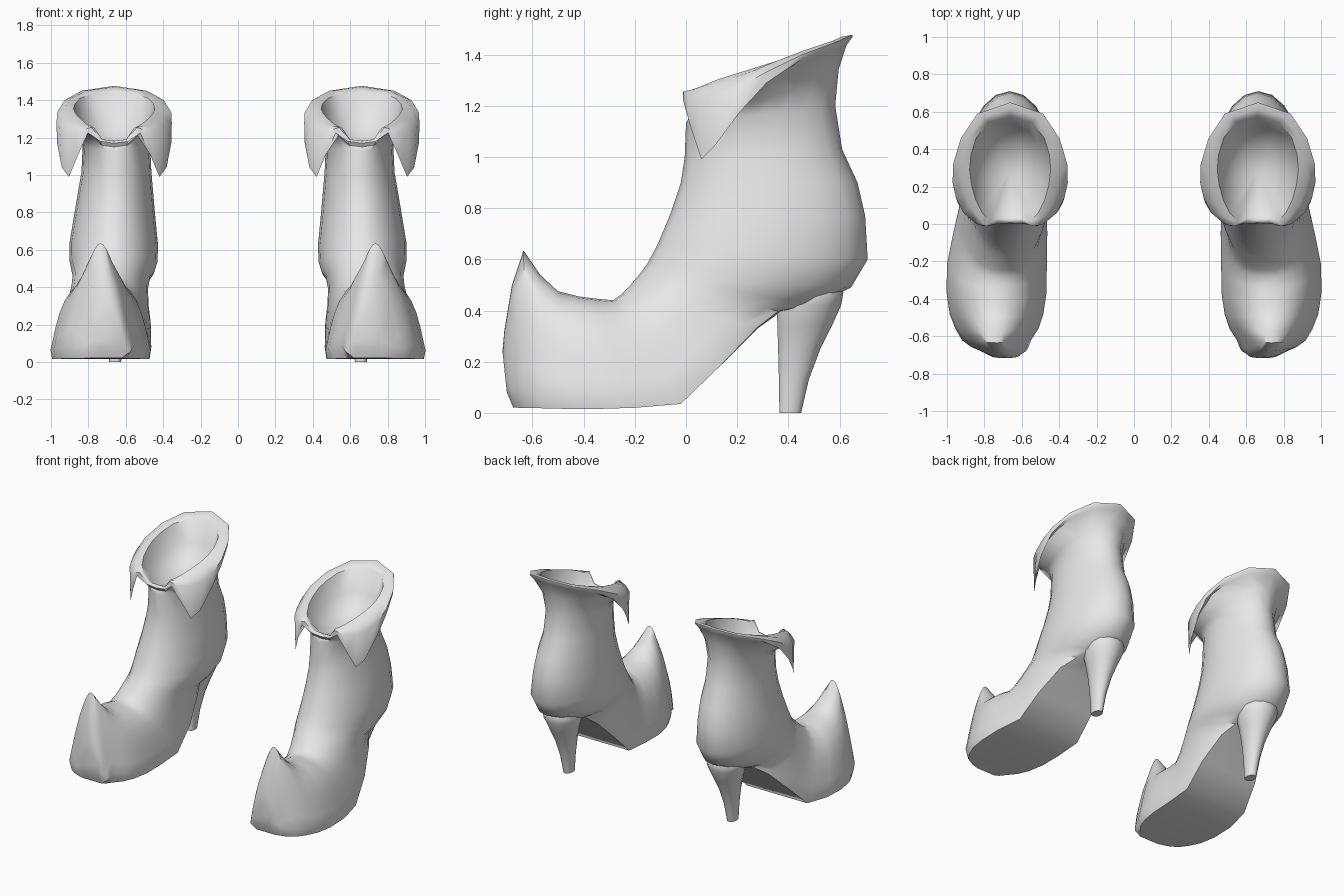
import bpy, bmesh, math
from mathutils import Vector

if "Cube" in bpy.data.objects:
    bpy.data.objects.remove(bpy.data.objects["Cube"])

leather = bpy.data.materials.new("grey_leather")
leather.diffuse_color = (0.8, 0.8, 0.8, 1)
leather.use_nodes = True
leather.node_tree.nodes["Principled BSDF"].inputs["Base Color"].default_value = leather.diffuse_color

N = 20          # points around each boot section
H = N // 2

# Half cross-sections (width, height): round for the leg, flat-bottomed for the foot
ROUND = [(math.sin(math.pi * i / H), math.cos(math.pi * i / H)) for i in range(H + 1)]
FLAT = [(0, 1), (.3, .97), (.57, .86), (.78, .68), (.92, .42), (.98, .12),
        (1, -.2), (1, -.5), (1, -.78), (.97, -1), (0, -1)]


def mirror_ring(half, cx):
    """Full ring from half points (dx, y, z), reflected about the boot's own centre."""
    full = list(half) + [(-x, y, z) for x, y, z in reversed(half[1:-1])]
    return [Vector((cx + x, y, z)) for x, y, z in full]


def section(ty, tz, by, bz, cx, w, q, taper, pinch=1):
    """Section between a front/top point and a back/bottom point; pinch narrows the sole edge."""
    half = []
    for i, ((rx, ru), (fx, fu)) in enumerate(zip(ROUND, FLAT)):
        x, u = rx + (fx - rx) * q, ru + (fu - ru) * q
        if i == H - 1:
            x *= pinch
        k = (u + 1) / 2
        half.append((x * w * (1 - taper * k), by + (ty - by) * k, bz + (tz - bz) * k))
    return mirror_ring(half, cx)


def loft(name, rings, angle):
    """Closed skin through the rings, capped at both ends, mirrored to make the pair."""
    bm = bmesh.new()
    vs = [[bm.verts.new(p) for p in ring] for ring in rings]
    n = len(rings[0])
    for a, b in zip(vs, vs[1:]):
        for i in range(n):
            j = (i + 1) % n
            bm.faces.new((a[i], a[j], b[j], b[i]))
    bm.faces.new(vs[0])
    bm.faces.new(vs[-1])
    bmesh.ops.recalc_face_normals(bm, faces=bm.faces)
    me = bpy.data.meshes.new(name)
    bm.to_mesh(me)
    bm.free()
    me.materials.append(leather)
    ob = bpy.data.objects.new(name, me)
    bpy.context.collection.objects.link(ob)
    bpy.ops.object.select_all(action='DESELECT')
    ob.select_set(True)
    bpy.context.view_layer.objects.active = ob
    bpy.ops.object.shade_smooth_by_angle(angle=math.radians(angle))
    mod = ob.modifiers.new("pair", 'MIRROR')
    mod.use_mirror_merge = False
    return ob


# Leg and heel cup: front y, z, back y, z, centre x, half width, flatness, taper
LEG = [
    (.00, 1.13, .583, 1.20, -.65, .180, 0, 0),
    (-.005, 1.0, .61, 1.03, -.65, .187, 0, 0),
    (-.02, .90, .67, .90, -.655, .202, 0, 0),
    (-.06, .78, .70, .77, -.66, .218, 0, 0),
    (-.11, .66, .71, .60, -.665, .237, 0, 0),
    (-.15, .585, .645, .49, -.665, .235, 0, 0),
    (-.175, .55, .50, .42, -.668, .228, .1, .05),
    (-.20, .52, .37, .395, -.677, .220, .3, .1),
]
# Foot, sole and curled toe (last value pinches the sole edge)
FOOT = [
    (-.225, .49, .28, .33, -.688, .222, .7, .15),
    (-.25, .465, .13, .18, -.70, .240, 1, .25, .97),
    (-.285, .44, -.02, .035, -.715, .260, 1, .3, .97),
    (-.34, .445, -.20, .02, -.733, .277, 1, .33, .97),
    (-.42, .455, -.36, .015, -.735, .278, 1, .35, .96),
    (-.50, .475, -.48, .016, -.735, .262, 1, .4, .94),
    (-.57, .54, -.56, .018, -.733, .235, 1, .52, .9),
    (-.635, .635, -.62, .02, -.735, .200, 1, .72, .84),
    (-.68, .50, -.655, .02, -.717, .165, 1, .65, .74),
    (-.71, .32, -.675, .021, -.697, .128, 1, .5, .6),
    (-.717, .24, -.70, .08, -.69, .085, .8, .3, .85),
]
# Cuff, from front centre round to the back: crest of the opening, outer shoulder, hem
CREST = [(0, .035, 1.18), (.06, .03, 1.185), (.105, .015, 1.25), (.15, .06, 1.275),
         (.185, .13, 1.305), (.207, .21, 1.33), (.217, .29, 1.355), (.21, .37, 1.38),
         (.182, .46, 1.41), (.115, .545, 1.435), (0, .575, 1.445)]
SHOULDER = [(0, .01, 1.18), (.068, .008, 1.19), (.122, -.012, 1.255), (.18, .0, 1.235),
            (.25, .06, 1.235), (.29, .14, 1.245), (.308, .22, 1.28), (.305, .32, 1.335),
            (.265, .455, 1.40), (.175, .59, 1.45), (0, .65, 1.477)]
HEM = [(0, .005, 1.17), (.075, .0, 1.18), (.14, -.012, 1.225), (.192, .02, 1.11),
       (.242, .06, .99), (.28, .11, 1.04), (.306, .21, 1.175), (.306, .315, 1.29),
       (.266, .45, 1.38), (.177, .588, 1.44), (0, .65, 1.468)]

CUFF_X = -.662
legs = [section(*s) for s in LEG]
crest, shoulder, hem = (mirror_ring(r, CUFF_X) for r in (CREST, SHOULDER, HEM))

# bowl closing the inside of the opening
bowl = []
for scale, rise in ((.15, .05), (.5, .18), (.82, .5)):
    bowl.append([Vector((CUFF_X + (p.x - CUFF_X) * scale, .29 + (p.y - .29) * scale,
                         1.13 + (p.z - 1.13) * rise)) for p in crest])
# rounded top between crest and shoulder
roll = [a.lerp(b, .5) + Vector((0, 0, .12 * (a - b).length)) for a, b in zip(crest, shoulder)]
# underside of the cuff, then the flaring throat down to the leg
under = [a.lerp(b, .3) - Vector((0, 0, .03)) for a, b in zip(shoulder, crest)]
throat = []
for a, b in zip(legs[0], under):
    p = a.lerp(b, .3)
    p.z = a.z + (b.z - a.z) * .6
    throat.append(p)

rings = bowl + [crest, roll, shoulder, hem, under, throat] + legs
rings += [section(*s) for s in FOOT]
loft("boot", rings, 50)

# Heel: z, front y, back y, half width
HEEL = [(0, .365, .45, .033), (.13, .363, .48, .045), (.25, .36, .525, .066),
        (.34, .357, .57, .094), (.42, .355, .606, .125), (.47, .37, .615, .13),
        (.52, .40, .59, .1)]
heel = []
for z, y0, y1, w in HEEL:
    ring = []
    for i in range(14):
        a = 2 * math.pi * i / 14
        c = max(-.8, math.cos(a))       # flattened front face
        k = (c + .8) / 1.8
        ring.append(Vector((-.657 + w * math.sin(a), y0 + (y1 - y0) * k, z)))
    heel.append(ring)
loft("heel", heel, 40)
